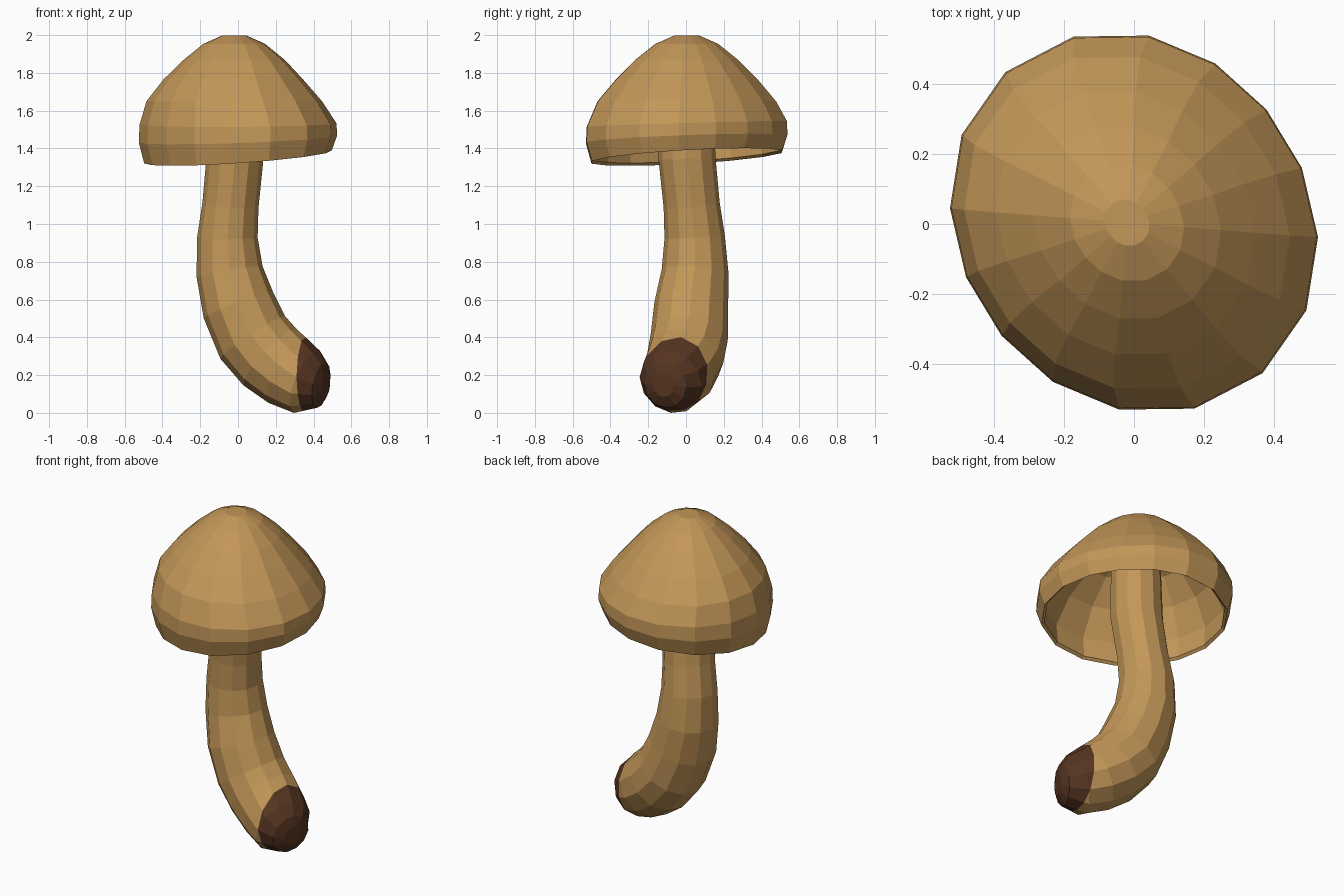
import bpy, bmesh, math
from mathutils import Vector

if "Cube" in bpy.data.objects:
    bpy.data.objects.remove(bpy.data.objects["Cube"])

def material(name, rgb):
    m = bpy.data.materials.new(name)
    m.diffuse_color = (*rgb, 1)
    m.use_nodes = True
    m.node_tree.nodes["Principled BSDF"].inputs["Base Color"].default_value = m.diffuse_color
    return m

tan = material("tan flesh", (0.545, 0.308, 0.098))
brown = material("dark brown soil end", (0.092, 0.035, 0.015))

def skin(bm, rings):
    """Join rings of points with quads and close both ends."""
    loops = [[bm.verts.new(p) for p in ring] for ring in rings]
    n = len(loops[0])
    for a, b in zip(loops, loops[1:]):
        for i in range(n):
            j = (i + 1) % n
            bm.faces.new((a[i], a[j], b[j], b[i]))
    bm.faces.new(loops[0][::-1])
    bm.faces.new(loops[-1])
    bmesh.ops.recalc_face_normals(bm, faces=bm.faces[:])

def finish(bm, name, mats):
    me = bpy.data.meshes.new(name)
    bm.to_mesh(me)
    bm.free()
    for m in mats:
        me.materials.append(m)
    ob = bpy.data.objects.new(name, me)
    bpy.context.collection.objects.link(ob)
    return ob

# Cap: hollow oval dome with a tilted rim; (radius, centre x, height, x tilt, y tilt)
cap_rings = [
    (0.14, -0.02, 1.855, 0, 0), (0.30, -0.02, 1.77, 0, 0),
    (0.42, -0.01, 1.64, 0.02, 0.02), (0.497, 0, 1.48, 0.05, 0.04),
    (0.487, 0, 1.368, 0.075, 0.065),
    (0.502, 0, 1.355, 0.075, 0.065), (0.531, 0, 1.45, 0.04, 0.04),
    (0.527, 0, 1.53, 0.01, 0.03), (0.47, -0.02, 1.65, 0, 0),
    (0.374, -0.025, 1.765, 0, 0), (0.272, -0.02, 1.868, 0, 0),
    (0.165, -0.02, 1.954, 0, 0), (0.065, -0.02, 1.998, 0, 0),
]
SIDES = 16
rings = []
for r, cx, z, tx, ty in cap_rings:
    ring = []
    for i in range(SIDES):
        a = 2 * math.pi * (i - 0.2) / SIDES
        s = r * (1 - 0.062 * math.sin(2 * a) - 0.018 * math.cos(2 * a))
        x, y = s * math.cos(a), s * math.sin(a)
        ring.append((x + cx, y + 0.004, z + tx * x + ty * y))
    rings.append(ring)
bm = bmesh.new()
skin(bm, rings)
finish(bm, "cap", [tan])

# Stem: bent tube swept along a path; (x, y, z, radius)
path = [
    (-0.01, 0.0, 1.865, 0.14), (-0.016, 0.005, 1.35, 0.151),
    (-0.04, 0.03, 1.10, 0.149), (-0.056, 0.046, 0.93, 0.160),
    (-0.045, 0.048, 0.75, 0.177), (0.002, 0.028, 0.57, 0.196),
    (0.078, 0.017, 0.42, 0.205), (0.17, -0.003, 0.315, 0.205),
    (0.27, -0.037, 0.238, 0.197), (0.365, -0.08, 0.185, 0.178),
    (0.44, -0.11, 0.167, 0.122), (0.464, -0.12, 0.165, 0.06),
]
pts = [Vector(p[:3]) for p in path]
rings = []
for k, p in enumerate(pts):
    t = (pts[min(k + 1, len(pts) - 1)] - pts[max(k - 1, 0)]).normalized()
    u = Vector((0, 1, 0)) - t * t.y
    u.normalize()
    v = t.cross(u)
    r = path[k][3]
    rings.append([p + r * (math.cos(a) * u + math.sin(a) * v)
                  for a in (2 * math.pi * i / 12 for i in range(12))])
low = min(q.z for ring in rings for q in ring)
for ring in rings[6:]:
    for q in ring:
        q.z -= low
bm = bmesh.new()
skin(bm, rings)

# Soil-stained end: cut the tube along a slanted plane and colour beyond it
n = Vector((1.0, -0.22, 0.0)).normalized()
point = Vector((0.315, -0.22, 0.17))
bmesh.ops.bisect_plane(bm, geom=bm.verts[:] + bm.edges[:] + bm.faces[:],
                       plane_co=point, plane_no=n)
for f in bm.faces:
    f.material_index = int((f.calc_center_median() - point).dot(n) > 0)
finish(bm, "stem", [tan, brown])
